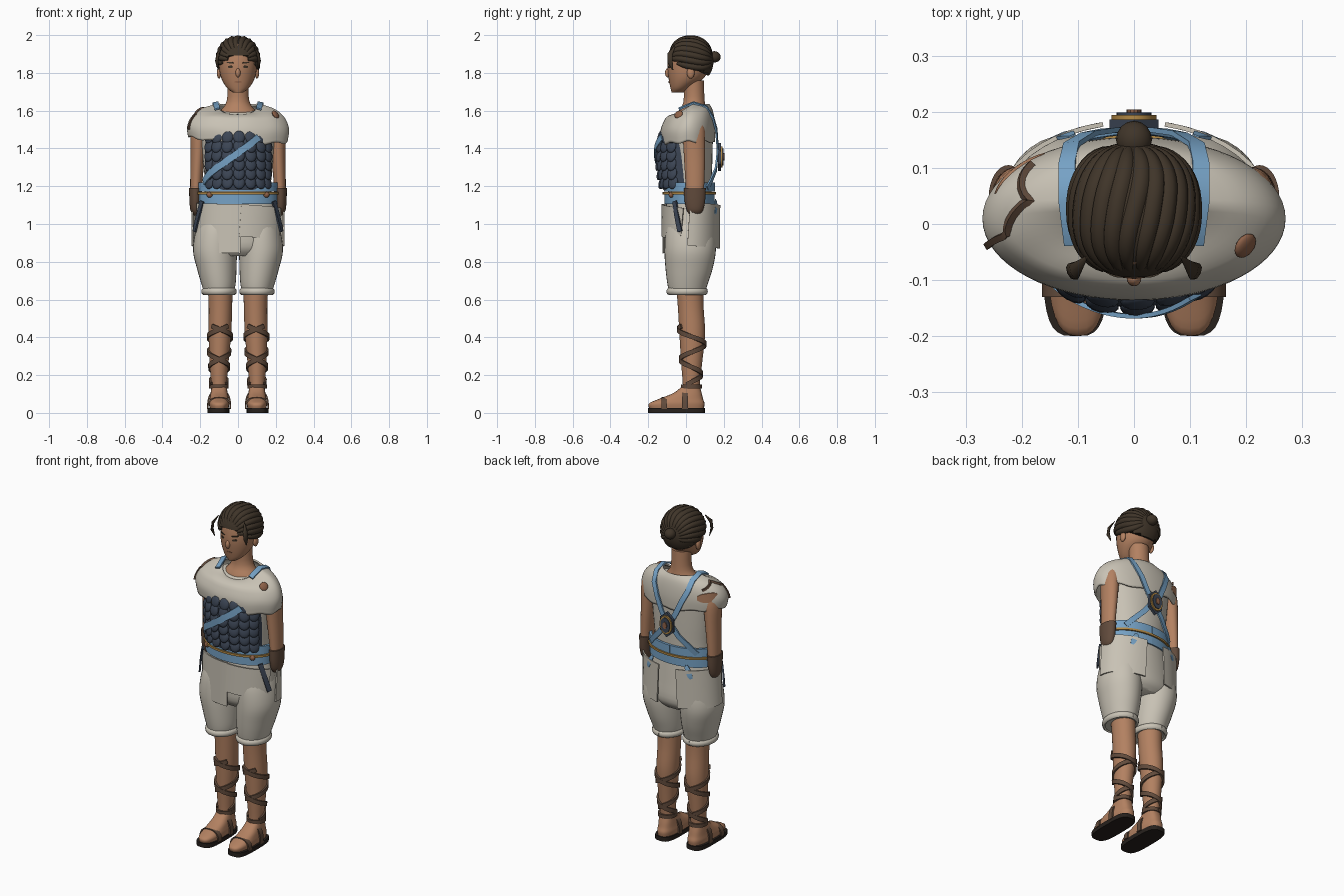
import bpy, bmesh
from math import sin, cos, radians, pi, copysign
from mathutils import Vector, Matrix

default_cube = bpy.data.objects.get("Cube")
if default_cube:
    bpy.data.objects.remove(default_cube, do_unlink=True)


def material(name, *rgb):
    m = bpy.data.materials.new(name)
    m.use_nodes = True
    m.diffuse_color = (*rgb, 1)
    m.node_tree.nodes["Principled BSDF"].inputs["Base Color"].default_value = (*rgb, 1)
    return m


skin = material("warm skin", .45, .22, .12)
cloth = material("off white cloth", .58, .54, .46)
blue = material("sky blue fabric", .18, .36, .56)
navy = material("dark slate blue", .045, .06, .09)
brown = material("dark brown hair", .05, .035, .022)
leather = material("brown leather", .12, .07, .045)
gold = material("dull gold", .45, .25, .06)
bronze = material("red bronze", .27, .12, .065)
black = material("dark sole", .02, .015, .012)


def make(name, bm, mat, angle=45):
    """Turn a bmesh into an object, smooth except at sharp edges."""
    bmesh.ops.recalc_face_normals(bm, faces=bm.faces[:])
    for f in bm.faces:
        f.smooth = True
    for e in bm.edges:
        e.smooth = e.calc_face_angle(0) < radians(angle)
    me = bpy.data.meshes.new(name)
    bm.to_mesh(me)
    bm.free()
    me.materials.append(mat)
    ob = bpy.data.objects.new(name, me)
    bpy.context.scene.collection.objects.link(ob)
    return ob


def dense(secs, k=4):
    """Smooth in-between sections (z, cx, cy, rx, ry), bottom to top."""
    v = [Vector(s) for s in secs]
    v = [v[0]] + v + [v[-1]]
    out = []
    for a, b, c, d in zip(v, v[1:], v[2:], v[3:]):
        for i in range(k):
            t = i / k
            out.append(b + (c - a) * (t / 2) + (a * 2 - b * 5 + c * 4 - d) * (t * t / 2)
                       + (b * 3 - a - c * 3 + d) * (t ** 3 / 2))
    return out + [v[-1]]


def power(c, e):
    return copysign(abs(c) ** e, c)


def surf(secs, deg, z, off=0.0, e=1):
    """Point and outward normal on a lofted body; zero degrees is the front."""
    z = min(max(z, secs[0][0]), secs[-1][0])
    s = secs[-1]
    for lo, hi in zip(secs, secs[1:]):
        if lo[0] <= z <= hi[0]:
            s = lo.lerp(hi, (z - lo[0]) / max(hi[0] - lo[0], 1e-6))
            break
    a = radians(deg)
    n = Vector((sin(a) / s[3], -cos(a) / s[4], 0)).normalized()
    p = Vector((s[1] + s[3] * power(sin(a), e), s[2] - s[4] * power(cos(a), e), z))
    return p + n * off, n


def loft(name, secs, mat, e=1, n=32, caps=True, dz=None):
    bm = bmesh.new()
    rings = []
    for i, s in enumerate(secs):
        ring = []
        for j in range(n):
            a = 2 * pi * j / n
            z = s[0] + (dz(a, i / (len(secs) - 1)) if dz else 0)
            ring.append(bm.verts.new((s[1] + s[3] * power(sin(a), e),
                                      s[2] - s[4] * power(cos(a), e), z)))
        rings.append(ring)
    for lo, hi in zip(rings, rings[1:]):
        for j in range(n):
            bm.faces.new((lo[j - 1], lo[j], hi[j], hi[j - 1]))
    if caps:
        bm.faces.new(rings[0])
        bm.faces.new(rings[-1])
    return make(name, bm, mat)


BOX = [(-.5, 0), (.5, 0), (.5, 1), (-.5, 1)]
ROUND = [(cos(k * pi / 4) / 2, sin(k * pi / 4) / 2) for k in range(8)]


def sweep(bm, pts, normals, w, th, shape=BOX, taper=0.0):
    """Run a flat or round cross-section along points."""
    pts = [Vector(p) for p in pts]
    rings = []
    for i, (p, n) in enumerate(zip(pts, normals)):
        t = (pts[min(i + 1, len(pts) - 1)] - pts[max(i - 1, 0)]).normalized()
        side = t.cross(n).normalized()
        up = side.cross(t).normalized()
        k = 1 - taper * abs(2 * i / (len(pts) - 1) - 1) ** 3
        rings.append([bm.verts.new(p + side * (x * w * k) + up * (y * th * k)) for x, y in shape])
    m = len(shape)
    for lo, hi in zip(rings, rings[1:]):
        for j in range(m):
            bm.faces.new((lo[j - 1], lo[j], hi[j], hi[j - 1]))
    bm.faces.new(rings[0])
    bm.faces.new(rings[-1])


def strip(name, secs, path, w, th, mat, off=0.0, shape=BOX, taper=0.0, steps=10):
    """Band wrapped on a lofted body along (degrees, height) points."""
    pn = []
    for (a, z), (b, y) in zip(path, path[1:]):
        k = max(steps, int(abs(b - a) / 8))
        pn += [surf(secs, a + (b - a) * i / k, z + (y - z) * i / k, off) for i in range(k)]
    pn.append(surf(secs, *path[-1], off))
    bm = bmesh.new()
    sweep(bm, [p for p, n in pn], [n for p, n in pn], w, th, shape, taper)
    return make(name, bm, mat)


def ball(bm, loc, scale, rot=None, u=16, v=10):
    rot = rot or Matrix()
    bmesh.ops.create_uvsphere(bm, u_segments=u, v_segments=v, radius=1,
                              matrix=Matrix.LocRotScale(Vector(loc), rot.to_quaternion(), Vector(scale)))


def ball_part(name, loc, scale, mat, rot=None):
    bm = bmesh.new()
    ball(bm, loc, scale, rot)
    return make(name, bm, mat)


# Head, neck and torso
head = dense([(1.695, 0, -.045, .025, .03), (1.72, 0, -.03, .058, .052), (1.77, 0, 0, .088, .092),
              (1.83, 0, .012, .1, .11), (1.9, 0, .02, .1, .11), (1.95, 0, .02, .08, .09)])
loft("head", head, skin)
loft("neck", dense([(1.52, 0, .03, .14, .09), (1.59, 0, .035, .1, .075), (1.65, 0, .043, .06, .056),
                    (1.76, 0, .04, .056, .054)]), skin)
torso = dense([(1.08, 0, .02, .19, .118), (1.2, 0, .02, .175, .115), (1.35, 0, .02, .187, .12),
               (1.5, 0, .02, .2, .122), (1.57, 0, .035, .17, .1), (1.6, 0, .04, .1, .06)])
loft("tunic", torso, cloth)

# Face
ball_part("nose", (0, -.097, 1.8), (.013, .014, .024), skin)
strip("mouth", head, [(-14, 1.752), (14, 1.752)], .009, .003, bronze, taper=.7)
for s, side in ((1, "left"), (-1, "right")):
    strip(side + "_eye", head, [(s * 15, 1.832), (s * 32, 1.832)], .012, .003, brown, taper=.8)
    strip(side + "_brow", head, [(s * 12, 1.853), (s * 36, 1.856)], .008, .004, brown, taper=.8)
    ball_part(side + "_ear", (s * .1, .025, 1.8), (.012, .02, .03), skin)

# Hair cap with swept strands, side locks and bun
centre, size = Vector((0, .024, 1.865)), Vector((.112, .122, .125))


def hairline(y):
    return 1.838 - .48 * y


def on_hair(d, k=1.0):
    return centre + Vector((size.x * power(d.x, .88), size.y * power(d.y, .88), size.z * d.z)) * k


bm = bmesh.new()
ball(bm, (0, 0, 0), (1, 1, 1), u=40, v=28)
for v in bm.verts:
    v.co = on_hair(v.co)
bmesh.ops.delete(bm, geom=[v for v in bm.verts if v.co.z < hairline(v.co.y)], context="VERTS")
bmesh.ops.holes_fill(bm, edges=[e for e in bm.edges if e.is_boundary])
make("hair_cap", bm, brown)
bm = bmesh.new()
for k in range(-7, 8):
    v = radians(k * 15)
    dirs = [Vector((sin(u) * sin(v + .12 * sin(u * 2)), cos(u), sin(u) * cos(v + .12 * sin(u * 2))))
            for u in (radians(20 + 7 * i) for i in range(20))]
    pts = [on_hair(d, .95) for d in dirs]
    pts = [(p, d) for p, d in zip(pts, dirs) if p.z > hairline(p.y) - .012]
    if len(pts) > 3:
        sweep(bm, [p for p, d in pts], [d for p, d in pts], .036, .03, ROUND, .6)
for s in (-1, 1):
    lock = [(s * .085, -.06, 1.94), (s * .106, -.085, 1.9), (s * .112, -.085, 1.86), (s * .105, -.07, 1.815)]
    sweep(bm, lock, [Vector((s, -.4, 0))] * 4, .032, .016, ROUND, .8)
make("hair_strands", bm, brown)
ball_part("hair_bun", (0, .15, 1.885), (.032, .034, .03), brown)

# Scale armour on the chest
chest = dense([(1.18, 0, -.02, .168, .1), (1.28, 0, -.025, .172, .115), (1.4, 0, -.025, .175, .123),
               (1.5, 0, -.02, .17, .105)])
loft("armour_shell", chest, navy)
bm = bmesh.new()
for row in range(6):
    for col in range(-3, 4):
        deg = col * 21 + 2
        p, n = surf(chest, deg, 1.22 + row * .048, .002)
        tilt = Matrix.Rotation(radians(deg * .8), 3, "Z") @ Matrix.Rotation(radians(-14), 3, "X")
        ball(bm, p, (.031, .013, .036), tilt, 12, 8)
make("armour_scales", bm, navy)
strip("diagonal_sash", chest, [(36, 1.46), (-20, 1.33), (-78, 1.22)], .036, .008, blue, .012)

# Draped shoulder cloth
cape = dense([(1.435, 0, .01, .258, .138), (1.5, 0, .01, .265, .14), (1.56, 0, .02, .242, .125),
              (1.605, 0, .03, .19, .105), (1.632, 0, .035, .11, .085)])


def cape_drop(a, t):
    front = max(cos(a), 0)
    neck = -.06 * front * max(t - .5, 0) * 2
    hem = (1 - t) ** 2 * (.03 * max(-sin(a), 0) - .012 * front + .006 * sin(a * 9))
    return neck + hem


ob = loft("shoulder_drape", cape, cloth, n=64, caps=False, dz=cape_drop)
thick = ob.modifiers.new("thickness", "SOLIDIFY")
thick.thickness, thick.offset = .01, 0
strip("bare_shoulder", cape, [(-142, 1.53), (-105, 1.545)], .055, .005, skin, .005, taper=.6)
strip("shoulder_cord", cape, [(-130, 1.575), (-95, 1.612), (-72, 1.575), (-72, 1.5)], .012, .012, leather, .004)
p, n = surf(cape, 60, 1.58, .006)
ball_part("brooch", p, (.024, .01, .024), bronze, Matrix.Rotation(radians(55), 3, "Z") @ Matrix.Rotation(-.6, 3, "X"))

# Crossed back straps and hexagonal medallion
bm = bmesh.new()
for s in (-1, 1):
    upper = [(s * .108, -.035, 1.605), (s * .118, .04, 1.638), (s * .118, .105, 1.618), (s * .11, .138, 1.565),
             (s * .08, .156, 1.5), (s * .045, .162, 1.42), (0, .164, 1.34)]
    lower = [(0, .162, 1.37), (s * .06, .154, 1.29), (s * .125, .125, 1.22), (s * .15, .108, 1.19)]
    for path in (upper, lower):
        normals = [(Vector(q) - Vector((q[0] * .8, .03, min(q[2], 1.53)))).normalized() for q in path]
        sweep(bm, path, normals, .03, .009)
make("back_straps", bm, blue)


def disc(name, y, depth, rx, rz, sides, mat):
    b = bmesh.new()
    bmesh.ops.create_cone(b, cap_ends=True, segments=sides, radius1=1, radius2=1, depth=depth,
                          matrix=Matrix.Translation((0, y, 1.355)) @ Matrix.Diagonal((rx, 1, rz, 1))
                          @ Matrix.Rotation(pi / 2, 4, "X"))
    make(name, b, mat, 30)


disc("medallion_plate", .178, .016, .05, .075, 6, navy)
disc("medallion_ring", .189, .01, .04, .055, 24, gold)
disc("medallion_face", .195, .008, .031, .044, 24, navy)
disc("medallion_stud", .2, .009, .013, .02, 12, bronze)

# Layered belt
waist = dense([(1.06, 0, .018, .205, .128), (1.15, 0, .018, .2, .124), (1.24, 0, .018, .192, .12)])
strip("belt_upper", waist, [(-180, 1.195), (180, 1.195)], .048, .014, blue)
strip("belt_lower", waist, [(-180, 1.135), (180, 1.135)], .056, .008, blue)
strip("belt_cord", waist, [(-180, 1.163), (180, 1.163)], .012, .014, gold, .004)
for deg in (-46, 46):
    ball_part("belt_stud", surf(waist, deg, 1.155, .012)[0], (.016, .014, .016), bronze)

# Baggy shorts with overlapping panels
pelvis = dense([(.83, 0, .025, .17, .1), (.88, 0, .025, .22, .135), (1.0, 0, .02, .215, .132),
                (1.14, 0, .018, .195, .12)])
loft("shorts_hips", pelvis, cloth)
strip("front_panel_right", pelvis, [(-75, .98), (4, .975)], .26, .007, cloth, .006)
strip("front_panel_left", pelvis, [(3, 1.02), (75, 1.0)], .17, .007, cloth, .012)
for s, side in ((1, "left"), (-1, "right")):
    strip(side + "_rear_flap", pelvis, [(s * 88, 1.0), (s * 165, .985)], .23, .008, cloth, .024)
    strip(side + "_tassel", pelvis, [(s * 60, 1.12), (s * 72, .96)], .026, .01, navy, .02)
    strip(side + "_sash_tail", pelvis, [(s * 150, 1.13), (s * 142, 1.05)], .03, .007, blue, .035, taper=.6)

# Limbs, built once per side
for s, side in ((1, "left_"), (-1, "right_")):
    thigh = dense([(.63, s * .1, .005, .076, .092), (.68, s * .103, .008, .09, .106), (.76, s * .112, .016, .104, .124),
                   (.86, s * .122, .022, .116, .136), (.97, s * .115, .022, .108, .128), (1.06, s * .1, .02, .09, .1)])
    loft(side + "shorts_leg", thigh, cloth)
    strip(side + "shorts_cuff", thigh, [(-180, .643), (180, .643)], .036, .022, cloth, .003, ROUND)
    calf = dense([(.08, s * .1, .028, .04, .045), (.15, s * .101, .028, .041, .045), (.27, s * .1, .03, .05, .056),
                  (.42, s * .096, .033, .06, .068), (.56, s * .093, .025, .062, .068), (.68, s * .095, .02, .066, .072)])
    loft(side + "lower_leg", calf, skin)
    strip(side + "leg_wrap_a", calf, [(-40, .46), (660, .15)], .024, .011, leather)
    strip(side + "leg_wrap_b", calf, [(40, .46), (-660, .15)], .024, .009, leather)
    strip(side + "ankle_wrap", calf, [(-180, .14), (180, .14)], .022, .011, leather)

    # Foot and sandal
    foot = dense([(.024, s * .1, -.05, .05, .145), (.05, s * .1, -.049, .054, .147), (.075, s * .1, -.025, .05, .115),
                  (.105, s * .1, .008, .045, .075), (.14, s * .1, .026, .04, .047)])
    loft(side + "foot", foot, skin, e=.75)
    sole = [Vector((z, s * .104, -.05, .058, .15)) for z in (0, .012, .026)]
    loft(side + "sandal_sole", sole, black, e=.6)
    bm = bmesh.new()
    for y, h in ((-.115, .055), (-.005, .095)):
        arc = [radians(d) for d in range(0, 181, 15)]
        sweep(bm, [(s * .1 + .056 * power(cos(a), .7), y, .02 + h * power(sin(a), .7)) for a in arc],
              [Vector((cos(a), 0, sin(a))) for a in arc], .03, .008)
    make(side + "sandal_straps", bm, leather)

    # Arm and bracer
    loft(side + "arm", dense([(1.1, s * .225, .047, .028, .045), (1.22, s * .221, .047, .032, .05),
                              (1.36, s * .213, .045, .038, .056), (1.5, s * .205, .042, .045, .058),
                              (1.57, s * .19, .042, .03, .04)]), skin)
    loft(side + "bracer", dense([(1.045, s * .222, .047, .01, .02), (1.07, s * .225, .047, .026, .042),
                                 (1.12, s * .226, .047, .031, .054), (1.19, s * .224, .047, .035, .058)]), leather)
